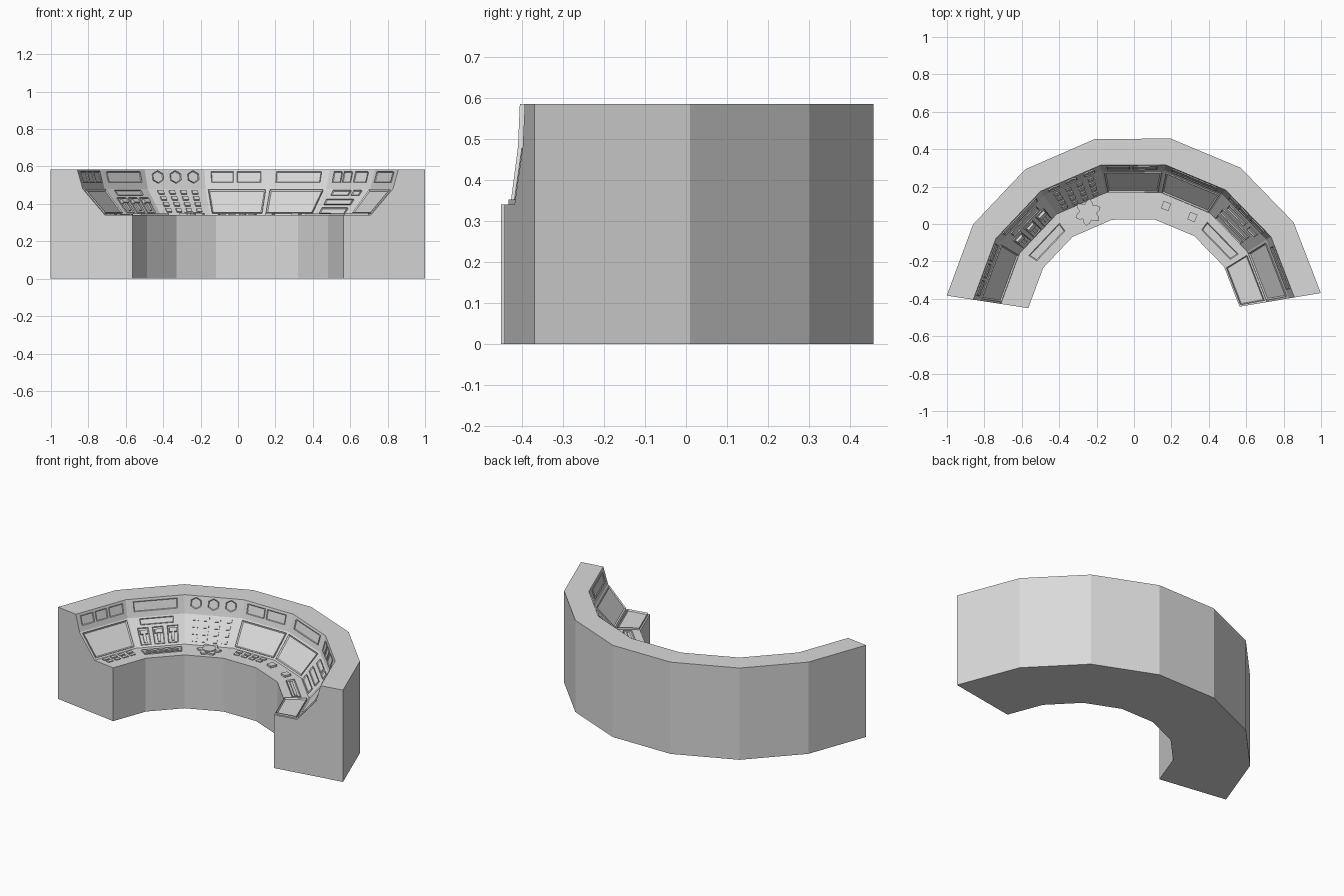
import bpy, bmesh, math
from mathutils import Vector

cube = bpy.data.objects.get("Cube")
if cube:
    bpy.data.objects.remove(cube, do_unlink=True)

grey = bpy.data.materials.new("console_grey")
grey.use_nodes = True
colour = (0.7, 0.7, 0.7, 1)
grey.diffuse_color = colour
grey.node_tree.nodes["Principled BSDF"].inputs["Base Color"].default_value = colour

SEGMENTS, STEP, TURN, CENTRE_Y = 7, math.radians(23.1), math.radians(-0.4), -0.537
# Cross-section of the desk: radius and height
PROFILE = [(0.572, 0), (0.572, 0.34), (0.72, 0.34), (0.84, 0.48),
           (0.87, 0.585), (1.013, 0.585), (1.013, 0)]
DESK, SLOPE, UPPER = 1, 2, 3


def ring_point(i, p):
    a = (i - SEGMENTS / 2) * STEP + TURN
    r, z = PROFILE[p]
    return Vector((r * math.sin(a), CENTRE_Y + r * math.cos(a), z))


def finish(name, bm):
    bmesh.ops.recalc_face_normals(bm, faces=bm.faces)
    mesh = bpy.data.meshes.new(name)
    bm.to_mesh(mesh)
    bm.free()
    mesh.materials.append(grey)
    obj = bpy.data.objects.new(name, mesh)
    bpy.context.collection.objects.link(obj)


def prism(name, outline, normal, height, rim=0):
    """Raise an outline off its surface; a rim leaves a sunken middle."""
    bm = bmesh.new()
    low = [bm.verts.new(p - normal * 0.002) for p in outline]
    top = [bm.verts.new(p + normal * height) for p in outline]
    n = len(outline)
    bm.faces.new(low[::-1])
    for i in range(n):
        j = (i + 1) % n
        bm.faces.new((low[i], low[j], top[j], top[i]))
    lid = bm.faces.new(top)
    if rim:
        bm.normal_update()
        bmesh.ops.inset_individual(bm, faces=[lid], thickness=rim, depth=-height * 0.8)
    finish(name, bm)


def patch(seg, band):
    a, b = ring_point(seg, band), ring_point(seg + 1, band)
    c, d = ring_point(seg + 1, band + 1), ring_point(seg, band + 1)
    return a, b, c, d, (b - a).cross(d - a).normalized()


def on_patch(seg, band, u, v):
    a, b, c, d, _ = patch(seg, band)
    s = (u + 1) / 2
    return a.lerp(b, s).lerp(d.lerp(c, s), v)


def panel(name, seg, band, u0, u1, v0, v1, height=0.006, rim=0.0):
    """Panel across u -1..1 and v 0..1 of one facet."""
    outline = [on_patch(seg, band, u, v) for u, v in ((u0, v0), (u1, v0), (u1, v1), (u0, v1))]
    prism(name, outline, patch(seg, band)[4], height, rim)


def dial(name, seg, band, u, v, radii, count, height, rim=0, spin=0):
    """Polygon or star-shaped knob, cycling through the radii."""
    a, b, c, d, n = patch(seg, band)
    x = (b - a).normalized()
    y = n.cross(x)
    centre = on_patch(seg, band, u, v)
    outline = []
    for k in range(count):
        t = spin + math.tau * k / count
        r = radii[k % len(radii)]
        outline.append(centre + x * r * math.cos(t) + y * r * math.sin(t))
    prism(name, outline, n, height, rim)


def grid(name, seg, band, us, vs, du, dv, height=0.007):
    for u in us:
        for v in vs:
            panel(name, seg, band, u - du, u + du, v - dv, v + dv, height)


# Curved desk body
bm = bmesh.new()
rings = [[bm.verts.new(ring_point(i, p)) for p in range(len(PROFILE))]
         for i in range(SEGMENTS + 1)]
for r0, r1 in zip(rings, rings[1:]):
    for p in range(len(PROFILE)):
        q = (p + 1) % len(PROFILE)
        bm.faces.new((r0[p], r1[p], r1[q], r0[q]))
bm.faces.new(rings[0])
bm.faces.new(rings[-1][::-1])
finish("desk_body", bm)

# Large framed screens on the sloping panels
for seg in (0, 3, 4, 6):
    panel("screen", seg, SLOPE, -0.92, 0.92, 0.06, 0.94, 0.008, 0.01)

# Framed displays along the upper panels
displays = {0: ((-0.85, -0.35), (-0.25, 0.2), (0.3, 0.85)), 1: ((-0.75, 0.75),),
            3: ((-0.8, -0.1), (0, 0.75)), 4: ((-0.75, 0.75),),
            5: ((-0.75, -0.4), (-0.3, 0.05), (0.2, 0.75)), 6: ((-0.7, 0.7),)}
for seg, spans in displays.items():
    for u0, u1 in spans:
        panel("upper_display", seg, UPPER, u0, u1, 0.32, 0.86, 0.006, 0.005)

# Hexagonal gauges
for u in (-0.6, 0, 0.6):
    dial("gauge", 2, UPPER, u, 0.6, (0.035,), 6, 0.008, 0.005, math.pi / 6)

# Levers with their label plate
panel("lever_label", 1, SLOPE, -0.6, 0.6, 0.74, 0.94, 0.006, 0.005)
for u in (-0.55, 0, 0.55):
    panel("lever_base", 1, SLOPE, u - 0.2, u + 0.2, 0.08, 0.64, 0.006, 0.005)
    panel("lever_stem", 1, SLOPE, u - 0.06, u + 0.06, 0.15, 0.55, 0.01)
    panel("lever_handle", 1, SLOPE, u - 0.14, u + 0.14, 0.42, 0.55, 0.018)

# Push buttons on the slope and the desk
grid("slope_button", 2, SLOPE, (-0.6, -0.2, 0.2, 0.6), (0.17, 0.4, 0.63, 0.86), 0.1, 0.065)
for seg in (0, 3):
    grid("desk_button", seg, DESK, (-0.6, -0.2, 0.2, 0.6), (0.58, 0.82), 0.13, 0.075, 0.005)

# Long bars on the slope with a narrow indicator beside the top one
for v in (0.15, 0.48):
    panel("slope_bar", 5, SLOPE, -0.7, 0.6, v - 0.1, v + 0.1, 0.008, 0.005)
panel("slope_bar", 5, SLOPE, -0.6, 0.2, 0.74, 0.92, 0.008, 0.005)
panel("slope_indicator", 5, SLOPE, 0.35, 0.7, 0.74, 0.92, 0.008, 0.005)

# Slotted sliders on the desk
for seg in (1, 5):
    panel("slider_frame", seg, DESK, -0.88, 0.88, 0.35, 0.7, 0.008, 0.007)
    panel("slider_bar", seg, DESK, -0.72, 0.72, 0.47, 0.58, 0.008)

# Star-shaped control knob
dial("control_knob", 2, DESK, 0.1, 0.6, (0.072, 0.06, 0.045, 0.06), 24, 0.01)
dial("knob_centre", 2, DESK, 0.1, 0.6, (0.04,), 12, 0.016)

# Square desk switches and the raised desk pad
for u in (-0.65, 0.5):
    dial("desk_switch", 4, DESK, u, 0.62, (0.03,), 4, 0.012, 0, math.pi / 4)
panel("desk_pad", 6, DESK, -0.9, 0.92, 0.06, 0.94, 0.012, 0.008)
